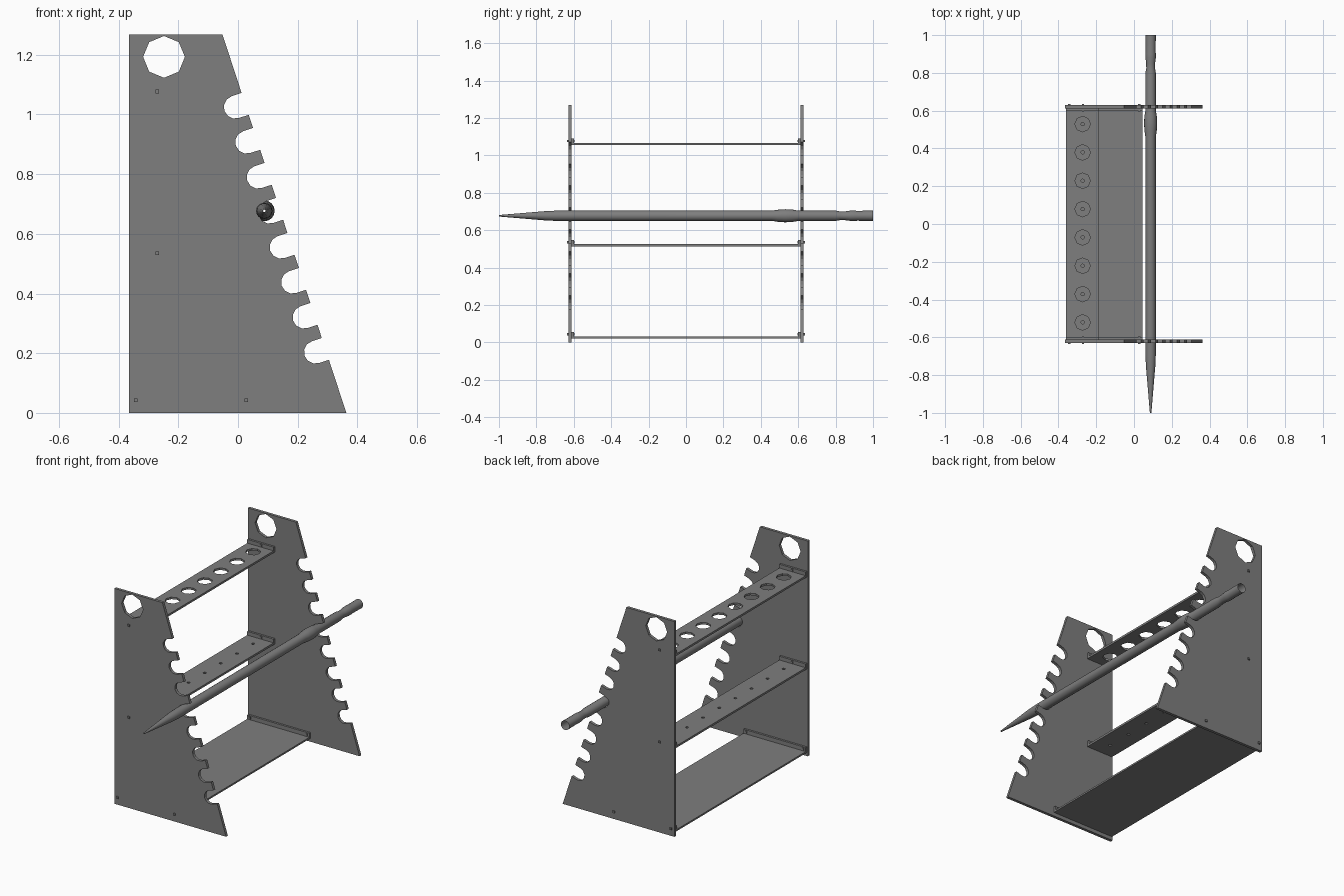
import bpy, bmesh, math
from mathutils import Vector, Matrix

if "Cube" in bpy.data.objects:
    bpy.data.objects.remove(bpy.data.objects["Cube"])

metal = bpy.data.materials.new("dark grey metal")
metal.use_nodes = True
metal.diffuse_color = (0.21, 0.21, 0.21, 1)
metal.node_tree.nodes["Principled BSDF"].inputs["Base Color"].default_value = (0.21, 0.21, 0.21, 1)


def add_mesh(name, mesh):
    mesh.materials.clear()
    mesh.materials.append(metal)
    obj = bpy.data.objects.new(name, mesh)
    bpy.context.collection.objects.link(obj)
    return obj


def circle(cx, cy, r, sides):
    return [(cx + r * math.cos(math.tau * i / sides),
             cy + r * math.sin(math.tau * i / sides)) for i in range(sides)]


def plate(name, outlines, thickness):
    """Flat sheet from an outer outline plus hole outlines, as a mesh."""
    curve = bpy.data.curves.new(name, "CURVE")
    curve.dimensions = "2D"
    curve.fill_mode = "BOTH"
    curve.extrude = thickness / 2
    for points in outlines:
        spline = curve.splines.new("POLY")
        spline.points.add(len(points) - 1)
        spline.use_cyclic_u = True
        for p, (x, y) in zip(spline.points, points):
            p.co = (x, y, 0, 1)
    temp = bpy.data.objects.new(name, curve)
    bpy.context.collection.objects.link(temp)
    graph = bpy.context.evaluated_depsgraph_get()
    mesh = bpy.data.meshes.new_from_object(temp.evaluated_get(graph))
    bpy.data.objects.remove(temp)
    bm = bmesh.new()
    bm.from_mesh(mesh)
    bmesh.ops.remove_doubles(bm, verts=bm.verts, dist=0.0001)
    bmesh.ops.recalc_face_normals(bm, faces=bm.faces)
    for f in bm.faces:
        f.smooth = False
    bm.to_mesh(mesh)
    bm.free()
    return add_mesh(name, mesh)


def box(name, lo, hi):
    lo, hi = Vector(lo), Vector(hi)
    bm = bmesh.new()
    bmesh.ops.create_cube(bm, size=1)
    bmesh.ops.scale(bm, vec=hi - lo, verts=bm.verts)
    bmesh.ops.translate(bm, vec=(lo + hi) / 2, verts=bm.verts)
    mesh = bpy.data.meshes.new(name)
    bm.to_mesh(mesh)
    bm.free()
    return add_mesh(name, mesh)


# Side panels: sloped edge with a row of rounded notches
foot, top = Vector((0.363, 0)), Vector((-0.052, 1.268))
along = (top - foot).normalized()
inward = Vector((-along.y, along.x))
NOTCHES, R, DEPTH = 8, 0.0385, 0.035
outline = [(-0.365, 0), tuple(foot)]
for i in range(NOTCHES):
    z = 0.2145 + 0.1173 * i
    mouth = foot + along * (z / along.y)
    outline.append(tuple(mouth - along * R))
    for k in range(7):
        a = math.pi * k / 6
        outline.append(tuple(mouth + inward * (DEPTH + R * math.sin(a)) - along * R * math.cos(a)))
    outline.append(tuple(mouth + along * R))
outline += [tuple(top), (-0.365, 1.268)]
handle_hole = circle(-0.248, 1.193, 0.07, 8)

PANEL_Y = 0.621
for name, side in (("front_panel", -1), ("back_panel", 1)):
    panel = plate(name, [outline, handle_hole], 0.017)
    panel.data.transform(Matrix.Translation((0, side * PANEL_Y, 0)) @ Matrix.Rotation(math.pi / 2, 4, "X"))

# Shelves: sheet with upturned end lips, bolted to the panels
END = 0.612


def shelf(name, x0, x1, z, thickness, hole_radius, bolts):
    outlines = [[(x0, -END), (x1, -END), (x1, END), (x0, END)]]
    if hole_radius:
        outlines += [circle(-0.272, 0.15 * (i - 3.5) + 0.004, hole_radius, 8) for i in range(8)]
    sheet = plate(name, outlines, thickness)
    sheet.data.transform(Matrix.Translation((0, 0, z + thickness / 2)))
    for end, side in (("front", -1), ("back", 1)):
        box(f"{name}_{end}_lip", (x0, side * END, z + thickness),
            (x1, side * (END - 0.012), z + 0.034))
        for bx in bolts:
            bz = z + 0.022
            box(f"{name}_{end}_bolt", (bx - 0.006, min(side * 0.595, side * 0.636), bz - 0.006),
                (bx + 0.006, max(side * 0.595, side * 0.636), bz + 0.006))


shelf("top_shelf", -0.36, -0.188, 1.055, 0.012, 0.041, [-0.27])
shelf("middle_shelf", -0.36, -0.188, 0.513, 0.012, 0.009, [-0.27])
shelf("bottom_shelf", -0.36, 0.045, 0.021, 0.01, 0, [-0.343, 0.028])

# Rod: hollow pointed tube resting in the notches
profile = [(-1, 0.004), (-0.75, 0.025), (-0.69, 0.0275), (0.46, 0.0275), (0.49, 0.032),
           (0.53, 0.035), (0.57, 0.033), (0.6, 0.0275), (0.8, 0.0275), (0.825, 0.023),
           (0.85, 0.0235), (0.88, 0.0275), (0.9, 0.0275), (0.915, 0.0265), (1, 0.0275)]
SIDES = 16
bm = bmesh.new()
rings = [[bm.verts.new((0.088 + x, y, 0.677 + z)) for x, z in circle(0, 0, r, SIDES)]
         for y, r in profile]
for a, b in zip(rings, rings[1:]):
    for i in range(SIDES):
        j = (i + 1) % SIDES
        bm.faces.new((a[i], b[i], b[j], a[j])).smooth = True
bmesh.ops.recalc_face_normals(bm, faces=bm.faces)
rod_mesh = bpy.data.meshes.new("rod")
bm.to_mesh(rod_mesh)
bm.free()
add_mesh("rod", rod_mesh)

# Give every box outward normals, including the mirrored lips
for obj in bpy.context.collection.objects:
    if obj.name.split(".")[0].endswith("_lip"):
        bm = bmesh.new()
        bm.from_mesh(obj.data)
        bmesh.ops.recalc_face_normals(bm, faces=bm.faces)
        bm.to_mesh(obj.data)
        bm.free()
